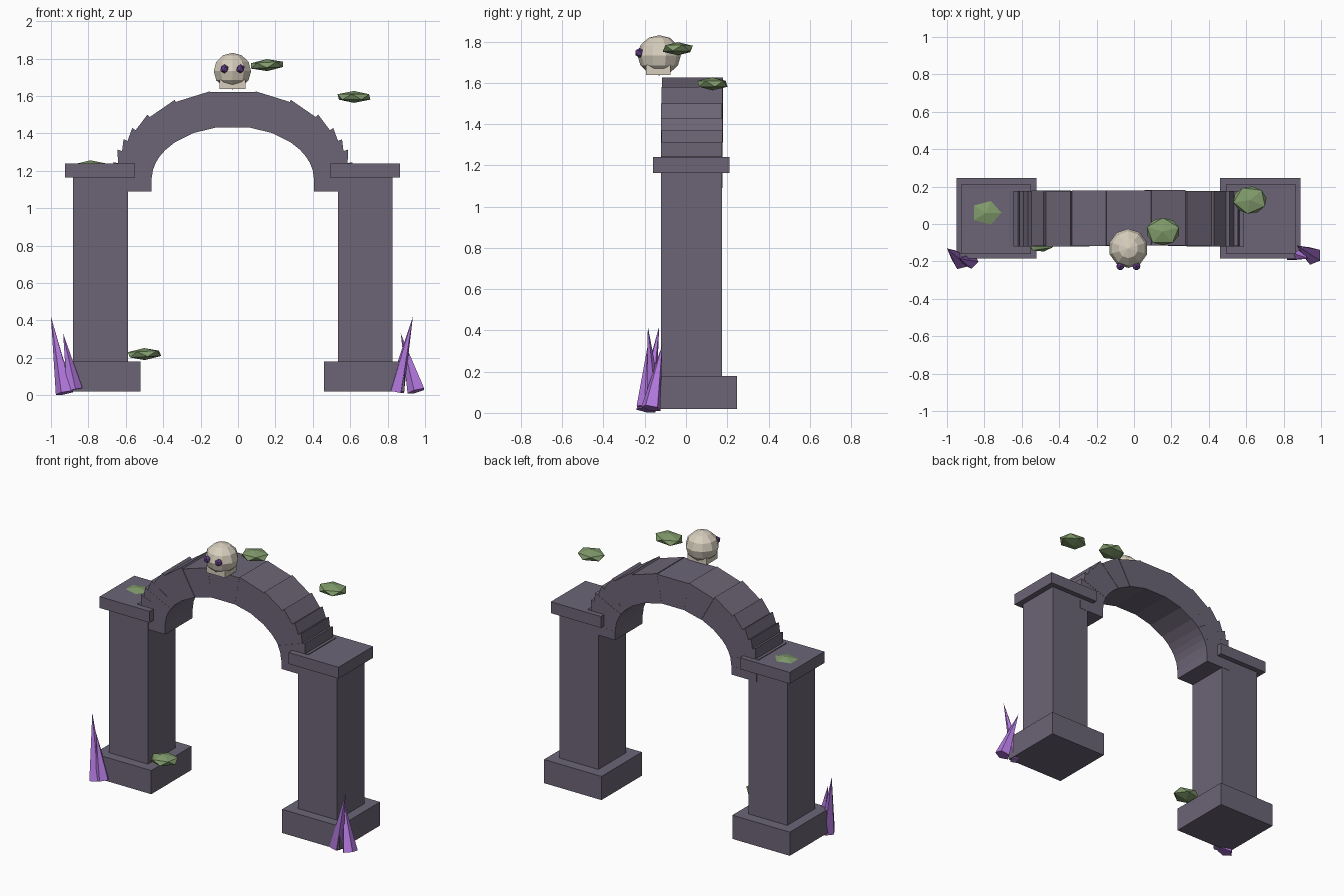
import bpy, bmesh, math, random
from mathutils import Vector, Matrix

random.seed(4)
cube = bpy.data.objects.get("Cube")
if cube:
    bpy.data.objects.remove(cube, do_unlink=True)


def material(name, rgb):
    m = bpy.data.materials.new(name)
    m.use_nodes = True
    m.diffuse_color = (*rgb, 1)
    m.node_tree.nodes["Principled BSDF"].inputs["Base Color"].default_value = (*rgb, 1)
    return m


STONE = material("grey purple stone", (0.15, 0.13, 0.18))
BONE = material("pale bone", (0.68, 0.62, 0.51))
MOSS = material("moss green", (0.22, 0.33, 0.15))
CRYSTAL = material("violet crystal", (0.45, 0.19, 0.74))
EYE = material("dark violet", (0.16, 0.06, 0.30))


def finish(name, bm, mat):
    bmesh.ops.recalc_face_normals(bm, faces=bm.faces)
    me = bpy.data.meshes.new(name)
    bm.to_mesh(me)
    bm.free()
    me.materials.append(mat)
    ob = bpy.data.objects.new(name, me)
    bpy.context.scene.collection.objects.link(ob)
    return ob


def box(name, x, y, z, mat):
    """Box from three (low, high) ranges."""
    bm = bmesh.new()
    size = [b - a for a, b in (x, y, z)]
    mid = [(a + b) / 2 for a, b in (x, y, z)]
    bmesh.ops.create_cube(bm, size=1, matrix=Matrix.Translation(mid) @ Matrix.Diagonal((*size, 1)))
    return finish(name, bm, mat)


def blob(name, centre, radii, mat, tilt=0.0, turn=0.0):
    """Faceted squashed icosphere."""
    bm = bmesh.new()
    m = (Matrix.Translation(centre) @ Matrix.Rotation(tilt, 4, 'Y')
         @ Matrix.Diagonal((*radii, 1)) @ Matrix.Rotation(turn, 4, 'Z'))
    bmesh.ops.create_icosphere(bm, subdivisions=1, radius=1, matrix=m)
    return finish(name, bm, mat)


def spike(name, base, tip, radius):
    """Faceted cone between two points."""
    bm = bmesh.new()
    base, tip = Vector(base), Vector(tip)
    axis = tip - base
    m = Matrix.Translation((base + tip) / 2) @ axis.to_track_quat('Z', 'Y').to_matrix().to_4x4()
    bmesh.ops.create_cone(bm, cap_ends=True, segments=5, radius1=radius, radius2=0,
                          depth=axis.length, matrix=m)
    return finish(name, bm, CRYSTAL)


# Pillars: plinth, shaft and cap
for side, px, bx, cx in (("right", -0.735, -0.735, -0.737), ("left", 0.68, 0.675, 0.678)):
    box(side + "_plinth", (bx - 0.215, bx + 0.215), (-0.185, 0.247), (0.02, 0.18), STONE)
    box(side + "_shaft", (px - 0.146, px + 0.146), (-0.12, 0.175), (0.17, 1.17), STONE)
    box(side + "_cap", (cx - 0.187, cx + 0.187), (-0.16, 0.21), (1.163, 1.24), STONE)

# Arch: wedge stones on an ellipse, each leaning out at its upper end
ARCH_X, SPRING = -0.028, 1.15


def arch_point(deg, rx, rz):
    a = math.radians(deg)
    return ARCH_X + rx * math.cos(a), SPRING + rz * math.sin(a)


def add_prism(bm, outline, y0, y1):
    front = [bm.verts.new((x, y0, z)) for x, z in outline]
    back = [bm.verts.new((x, y1, z)) for x, z in outline]
    bm.faces.new(front)
    bm.faces.new(back)
    for i in range(len(front)):
        j = (i + 1) % len(front)
        bm.faces.new((front[i], front[j], back[j], back[i]))


bm = bmesh.new()
joints = [0, 11, 19, 26, 34, 45, 61, 79]
joints += [180 - d for d in reversed(joints)]
for low, high in zip(joints, joints[1:]):
    def lean(d):
        if low < 90 < high:
            return 0.0
        upper = abs(d - 90) == min(abs(low - 90), abs(high - 90))
        steep = abs(math.cos(math.radians(d)))
        return (0.022 if upper else -0.004) * steep
    outline = [arch_point(low, 0.435, 0.288), arch_point(high, 0.435, 0.288)]
    outline += [arch_point(d, 0.63 + lean(d), 0.48 + lean(d)) for d in (high, low)]
    shift = random.uniform(-0.003, 0.003)
    add_prism(bm, outline, -0.118 + shift, 0.178 + shift)
for s in (-1, 1):  # straight feet
    inner, outer = ARCH_X + s * 0.435, ARCH_X + s * 0.625
    add_prism(bm, [(inner, 1.09), (outer, 1.09), (outer, SPRING), (inner, SPRING)], -0.117, 0.177)
finish("arch", bm, STONE)

# Skull with jaw and eyes
HEAD = Vector((-0.03, -0.13, 1.733))
bm = bmesh.new()
bmesh.ops.create_uvsphere(bm, u_segments=10, v_segments=6, radius=0.105,
                          matrix=Matrix.Translation(HEAD) @ Matrix.Diagonal((1, 1, 0.93, 1)))
finish("skull", bm, BONE)
box("jaw", (-0.1, 0.04), (-0.195, -0.075), (1.637, 1.685), BONE)
for side, s in (("right", -1), ("left", 1)):
    blob(side + "_eye", HEAD + Vector((s * 0.043, -0.095, 0.012)), (0.024,) * 3, EYE)

# Moss clumps
blob("moss_by_skull", (0.155, -0.04, 1.765), (0.1, 0.082, 0.032), MOSS, -0.05, 0.3)
blob("moss_left", (0.62, 0.128, 1.595), (0.1, 0.082, 0.032), MOSS, 0.0, 0.8)
blob("moss_low", (-0.5, -0.075, 0.22), (0.1, 0.082, 0.032), MOSS, -0.05, 0.5)
blob("moss_on_cap", (-0.79, 0.06, 1.224), (0.1, 0.082, 0.032), MOSS)

# Crystal clusters at the pillar feet
spike("right_crystal_tall", (-0.925, -0.195, 0.012), (-1.0, -0.13, 0.42), 0.05)
spike("right_crystal_short", (-0.875, -0.195, 0.03), (-0.935, -0.185, 0.33), 0.045)
spike("left_crystal_tall", (0.845, -0.155, 0.02), (0.935, -0.185, 0.42), 0.045)
spike("left_crystal_short", (0.955, -0.17, 0.022), (0.87, -0.115, 0.33), 0.05)
